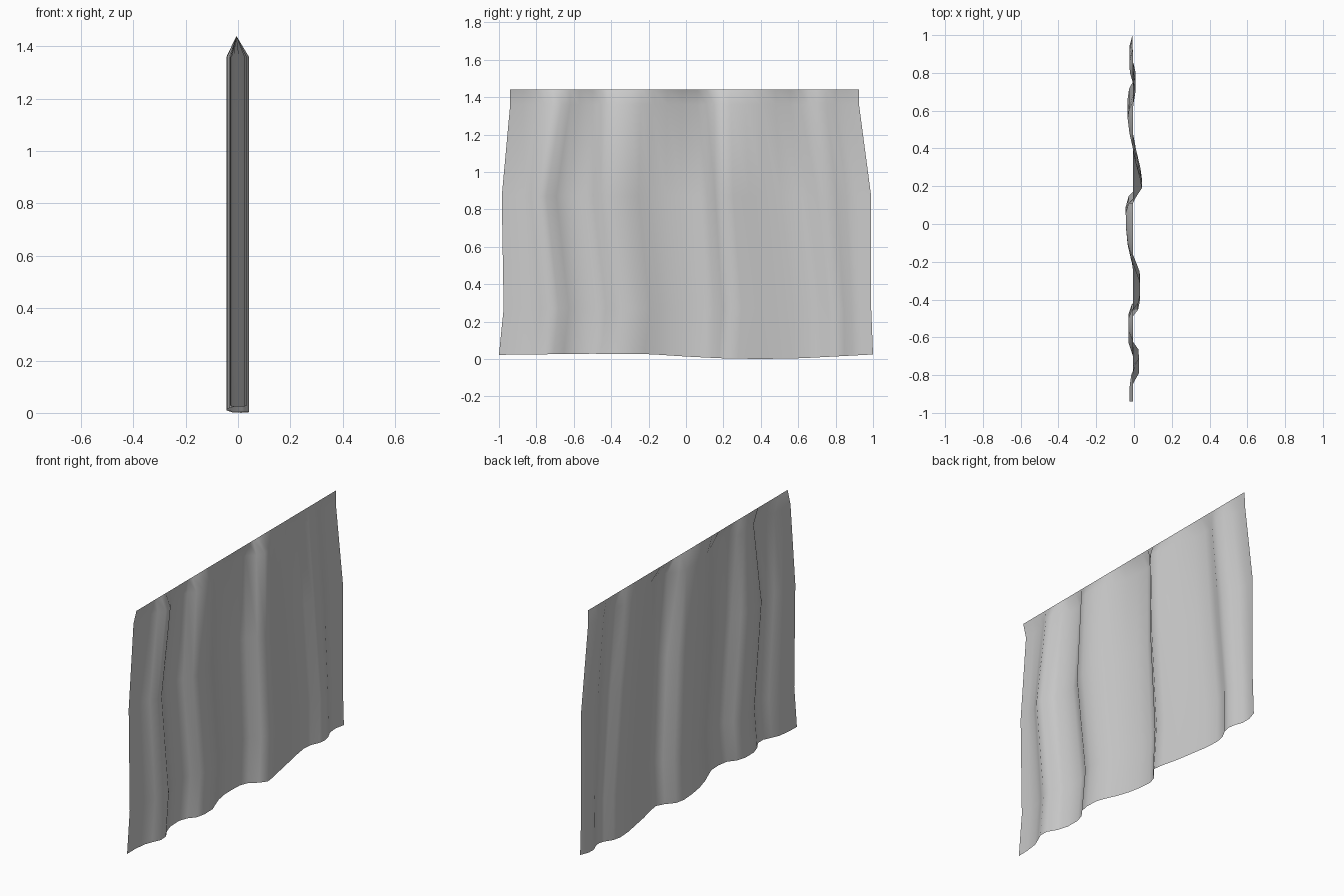
import bpy, bmesh
from math import exp

if "Cube" in bpy.data.objects:
    bpy.data.objects.remove(bpy.data.objects["Cube"])


def lerp_table(table, t):
    """Piecewise-linear lookup in a list of (key, *values)."""
    for a, b in zip(table, table[1:]):
        if t <= b[0]:
            f = max(0.0, (t - a[0]) / (b[0] - a[0]))
            return [p + (q - p) * f for p, q in zip(a[1:], b[1:])]
    return list(table[-1][1:])


# Fold profile just below the top: (y, x)
PROFILE = [(-.94, -.025), (-.87, -.024), (-.80, -.015), (-.755, .004), (-.71, .026),
           (-.665, .024), (-.62, -.008), (-.57, -.028), (-.50, -.03), (-.455, -.012),
           (-.42, .022), (-.37, .033), (-.30, .03), (-.24, .008), (-.18, -.015),
           (-.10, -.034), (-.02, -.042), (.06, -.044), (.11, -.028), (.15, .015),
           (.19, .042), (.24, .034), (.32, .012), (.40, -.006), (.48, -.024),
           (.56, -.034), (.61, -.026), (.655, .0), (.70, .008), (.75, -.002),
           (.80, -.022), (.86, -.024), (.925, -.008)]

# Sideways drift of the folds: (y, shift at z .87, z .27, hem)
DRIFT = [(-.94, -.045, -.035, -.06), (-.68, -.085, -.02, -.045), (-.35, -.02, .05, .02),
         (.05, .0, .03, .02), (.2, .01, .05, .03), (.45, .02, .09, .09),
         (.65, .05, .11, .11), (.925, .065, .065, .075)]

# Slightly uneven hem: (y, z)
HEM = [(-1, .022), (-.5, .028), (-.2, .026), (0, .013), (.2, .003), (.4, 0), (.6, .003), (1, .024)]

# Hanging cloth: straight pinned top edge, then four drifting fold rows
bm = bmesh.new()
columns = []
for y, x in PROFILE:
    s = lerp_table(DRIFT, y)
    hem_y = y + s[2]
    pts = [(-.006, y, 1.44), (x, y, 1.36), (x, y + s[0], .87),
           (x, y + s[1], .27), (x, hem_y, lerp_table(HEM, hem_y)[0])]
    columns.append([bm.verts.new(p) for p in pts])
for a, b in zip(columns, columns[1:]):
    for i in range(4):
        bm.faces.new((a[i], a[i + 1], b[i + 1], b[i]))
for f in bm.faces:
    f.smooth = True
mesh = bpy.data.meshes.new("hanging_cloth")
bm.to_mesh(mesh)
bm.free()
cloth = bpy.data.objects.new("hanging_cloth", mesh)
bpy.context.collection.objects.link(cloth)
